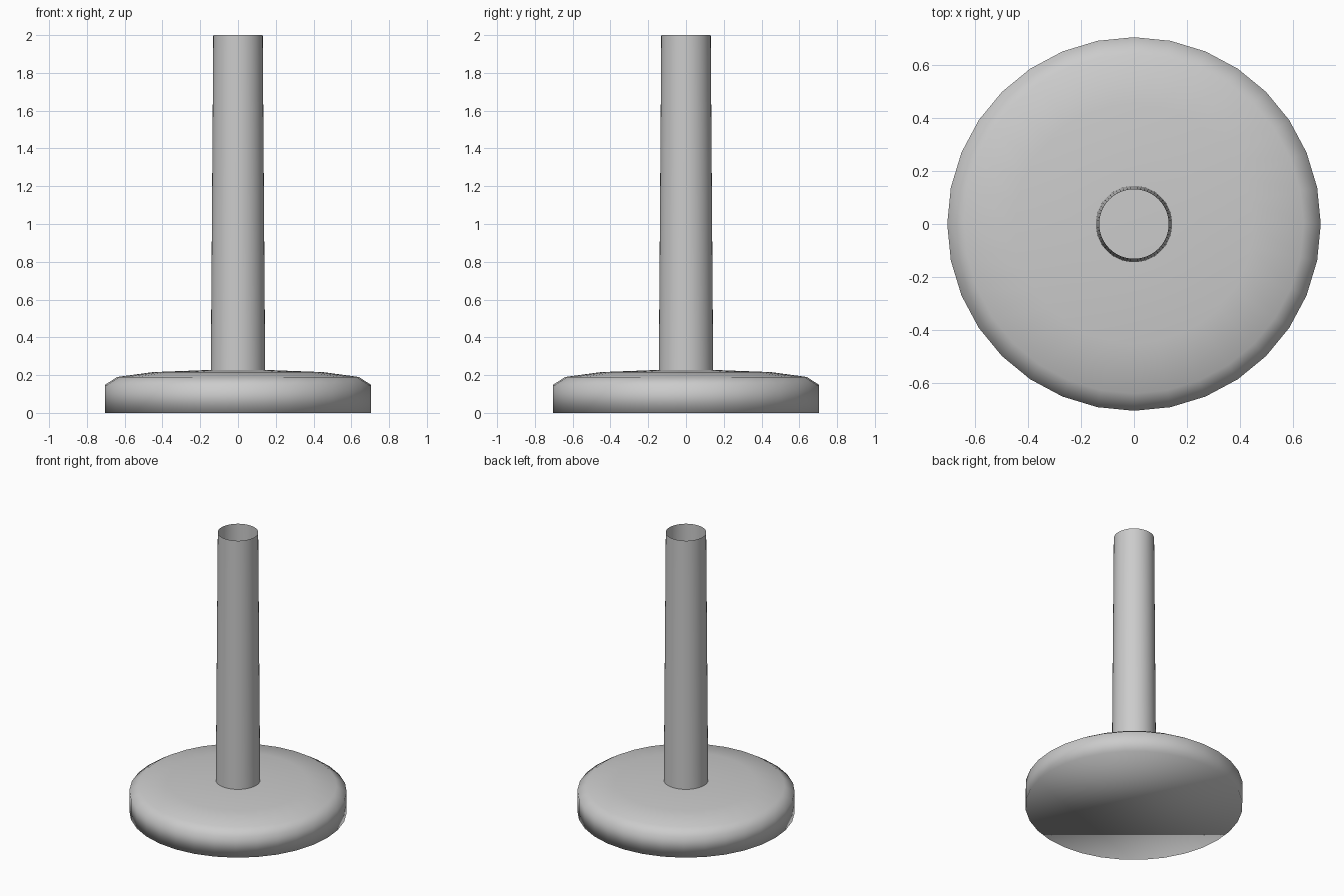
import bpy
import bmesh
from math import cos, sin, tau

cube = bpy.data.objects.get("Cube")
if cube:
    bpy.data.objects.remove(cube, do_unlink=True)

# One plain grey for the whole model
grey = bpy.data.materials.new("light grey")
grey.use_nodes = True
colour = (0.6, 0.6, 0.6, 1)
grey.diffuse_color = colour
grey.node_tree.nodes["Principled BSDF"].inputs["Base Color"].default_value = colour


def lathe(name, profile, sides, capped):
    """Turn a (radius, height) profile, listed upwards, around the z axis."""
    bm = bmesh.new()
    rings = [[bm.verts.new((r * cos(tau * i / sides), r * sin(tau * i / sides), z))
              for i in range(sides)] for r, z in profile]
    for low, high in zip(rings, rings[1:]):
        for i in range(sides):
            j = (i + 1) % sides
            bm.faces.new((low[i], low[j], high[j], high[i]))
    if capped:
        bm.faces.new(rings[0][::-1])
        bm.faces.new(rings[-1])
    for face in bm.faces:
        face.smooth = True
    mesh = bpy.data.meshes.new(name)
    bm.to_mesh(mesh)
    bm.free()
    mesh.materials.append(grey)
    obj = bpy.data.objects.new(name, mesh)
    bpy.context.collection.objects.link(obj)
    return obj


# Round weighted base with a shallow domed top
base_profile = [(0.705, 0), (0.705, 0.148), (0.64, 0.19), (0.45, 0.216), (0.16, 0.227)]
lathe("base", base_profile, 32, True)

# Slightly tapered hollow pole, open at the top
lathe("pole", [(0.144, 0.22), (0.131, 2.0)], 64, False)
